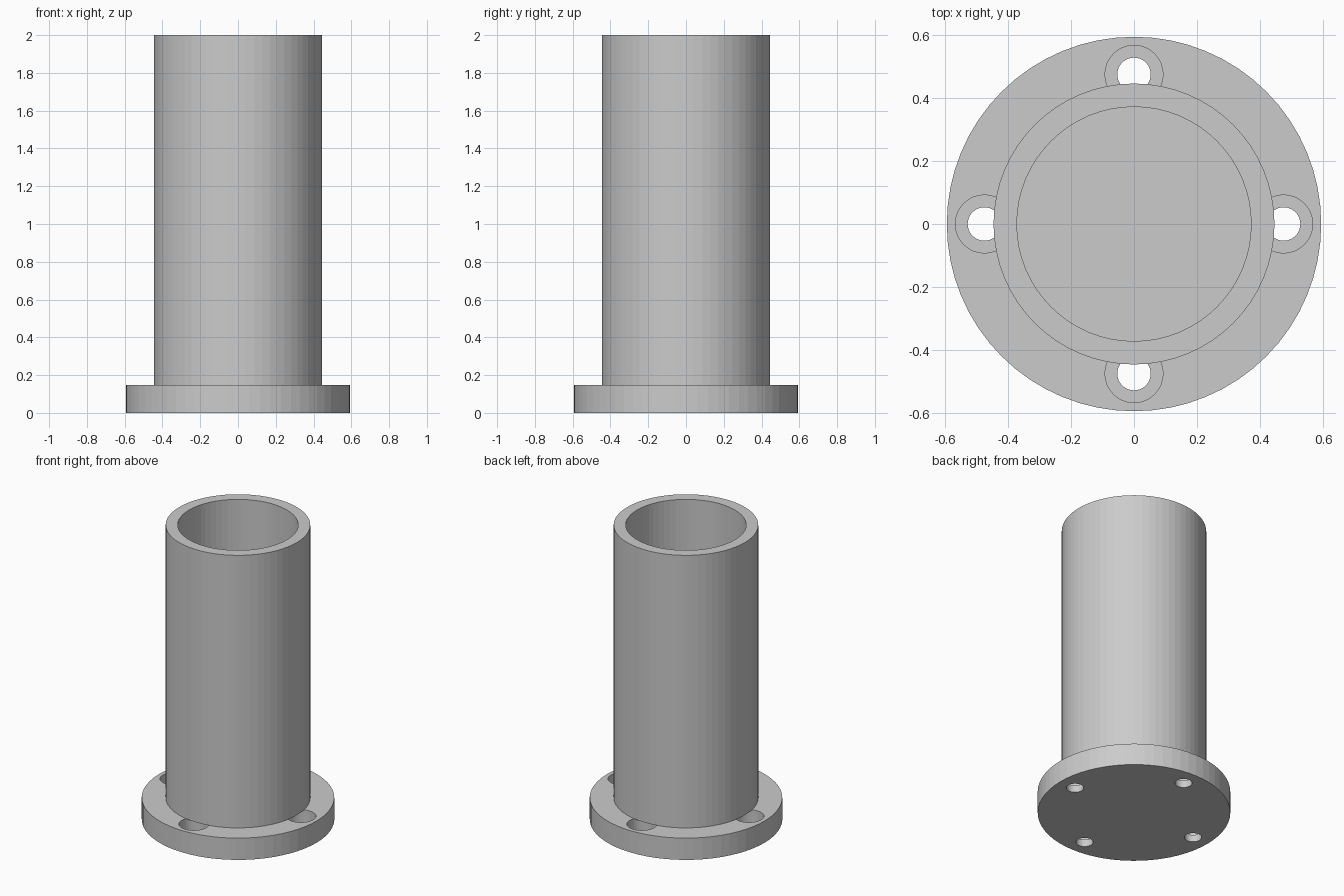
import bpy, bmesh, math

if "Cube" in bpy.data.objects:
    bpy.data.objects.remove(bpy.data.objects["Cube"])

FLANGE_R, FLANGE_H = 0.593, 0.148
TUBE_R, BORE_R, TOP = 0.445, 0.371, 2.0
HOLE_RING, HOLE_R, SINK_R, SINK_FLOOR = 0.474, 0.053, 0.092, 0.048


def lathe(name, profile, sides, centre=(0, 0), closed=False):
    """Turn an (r, z) outline around a vertical axis; r = 0 ends become caps."""
    bm = bmesh.new()
    rings = [[bm.verts.new((centre[0] + r * math.cos(2 * math.pi * i / sides),
                            centre[1] + r * math.sin(2 * math.pi * i / sides), z))
              for i in range(sides)] for r, z in profile]
    pairs = list(zip(rings, rings[1:]))
    if closed:
        pairs.append((rings[-1], rings[0]))
    else:
        bm.faces.new(rings[0][::-1])
        bm.faces.new(rings[-1])
    for a, b in pairs:
        for i in range(sides):
            j = (i + 1) % sides
            bm.faces.new((a[i], a[j], b[j], b[i]))
    bmesh.ops.recalc_face_normals(bm, faces=bm.faces)
    mesh = bpy.data.meshes.new(name)
    bm.to_mesh(mesh)
    bm.free()
    obj = bpy.data.objects.new(name, mesh)
    bpy.context.collection.objects.link(obj)
    return obj


def boolean(target, tool, operation):
    """Apply a boolean and remove the tool object."""
    bpy.context.view_layer.objects.active = target
    mod = target.modifiers.new("boolean", 'BOOLEAN')
    mod.operation = operation
    mod.solver = 'EXACT'
    mod.object = tool
    bpy.ops.object.modifier_apply(modifier=mod.name)
    bpy.data.objects.remove(tool, do_unlink=True)


# Round base flange
flange = lathe("flanged_tube", [(FLANGE_R, 0), (FLANGE_R, FLANGE_H)], 64)

# Four counterbored bolt holes, partly running under the tube wall
for k in range(4):
    a = k * math.pi / 2
    cutter = lathe("bolt_hole_cutter",
                   [(HOLE_R, -0.1), (HOLE_R, SINK_FLOOR),
                    (SINK_R, SINK_FLOOR), (SINK_R, FLANGE_H + 0.1)], 32,
                   (HOLE_RING * math.cos(a), HOLE_RING * math.sin(a)))
    boolean(flange, cutter, 'DIFFERENCE')

# Upright tube standing on the flange, whose top is the floor of the bore
tube = lathe("tube", [(TUBE_R, FLANGE_H), (TUBE_R, TOP),
                      (BORE_R, TOP), (BORE_R, FLANGE_H)], 64, closed=True)
boolean(flange, tube, 'UNION')
